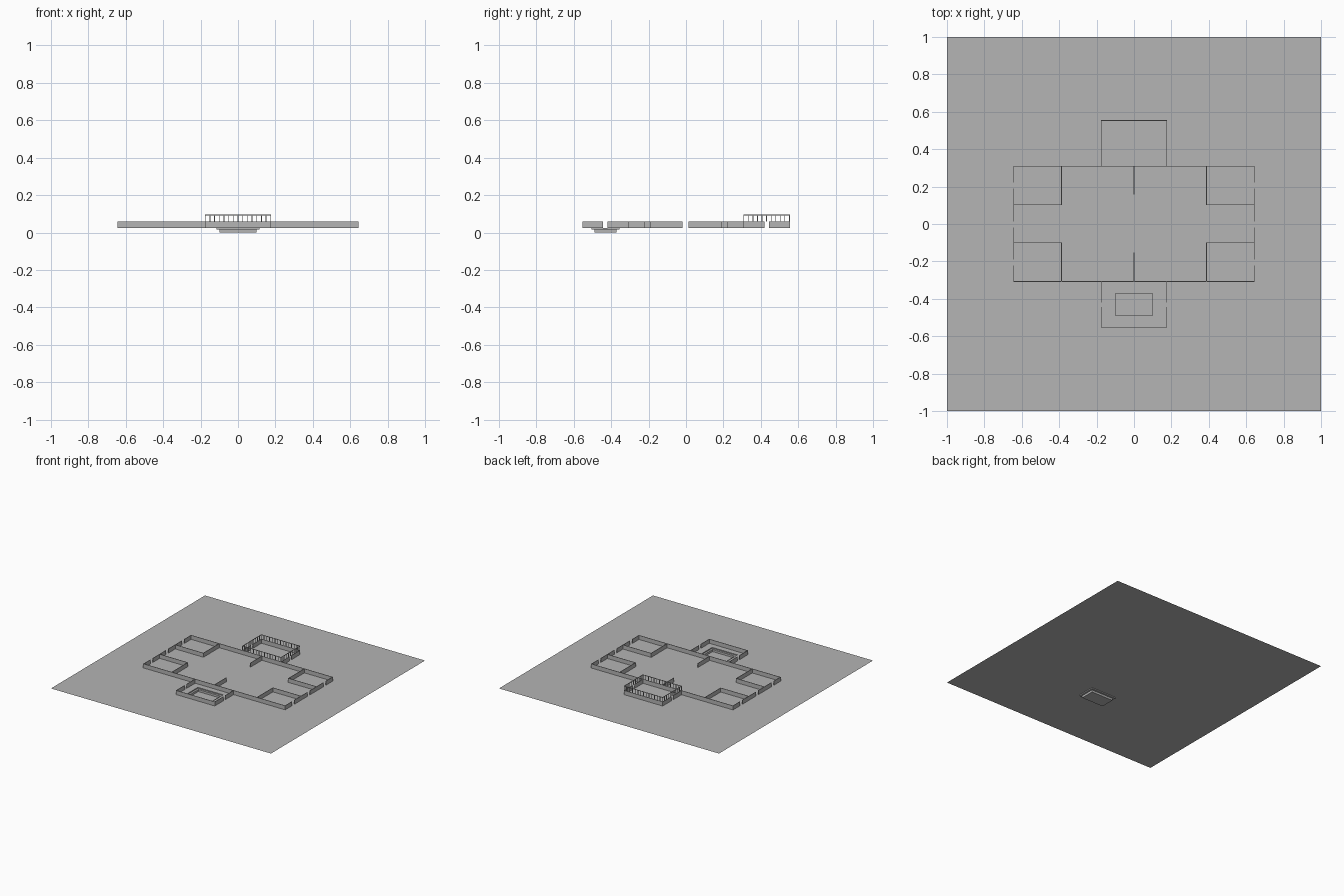
import bpy, bmesh
from mathutils import Matrix, Vector

old = bpy.data.objects.get("Cube")
if old:
    bpy.data.objects.remove(old, do_unlink=True)

grey = bpy.data.materials.new("plain grey")
grey.use_nodes = True
colour = (0.46, 0.46, 0.46, 1)
grey.diffuse_color = colour
grey.node_tree.nodes["Principled BSDF"].inputs["Base Color"].default_value = colour

GROUND, WALL_TOP, RAIL_TOP = 0.025, 0.059, 0.096
THICK = 0.004


def finish(bm, name):
    mesh = bpy.data.meshes.new(name)
    bm.to_mesh(mesh)
    bm.free()
    mesh.materials.append(grey)
    obj = bpy.data.objects.new(name, mesh)
    bpy.context.collection.objects.link(obj)
    return obj


def add_box(bm, lo, hi):
    lo, hi = Vector(lo), Vector(hi)
    bmesh.ops.create_cube(bm, size=1, matrix=Matrix.Translation((lo + hi) / 2)
                          @ Matrix.Diagonal((*(hi - lo), 1)))


def wall(bm, a, b, z0=GROUND, z1=WALL_TOP, t=THICK):
    """Straight wall along x or y between two plan points."""
    h = t / 2
    add_box(bm, (min(a[0], b[0]) - h, min(a[1], b[1]) - h, z0),
            (max(a[0], b[0]) + h, max(a[1], b[1]) + h, z1))


def wall_with_doors(bm, x, y0, y1, doors, width):
    """Wall along y, interrupted by full-height doorways."""
    start = y0
    for d in doors:
        wall(bm, (x, start), (x, d - width / 2))
        start = d + width / 2
    wall(bm, (x, start), (x, y1))


# Ground sheet with a stepped sunken pool, built from nested rectangles
pool_y = -0.43
bm = bmesh.new()


def ring(w, d, z, cy):
    return [bm.verts.new((sx * w, cy + sy * d, z))
            for sx, sy in ((-1, -1), (1, -1), (1, 1), (-1, 1))]


rings = [ring(1, 1, GROUND, 0)]
for w, d, z in ((0.115, 0.074, GROUND), (0.115, 0.074, 0.017),
                (0.10, 0.058, 0.017), (0.10, 0.058, 0)):
    rings.append(ring(w, d, z, pool_y))
for outer, inner in zip(rings, rings[1:]):
    for i in range(4):
        j = (i + 1) % 4
        bm.faces.new((outer[i], outer[j], inner[j], inner[i]))
bm.faces.new(rings[-1])
finish(bm, "ground_and_pool")

# Main hall: front and back walls, outer side walls with doorways
X, FRONT, BACK = 0.643, -0.307, 0.309
bm = bmesh.new()
for y in (FRONT, BACK):
    wall(bm, (-X, y), (X, y))
for s in (-1, 1):
    wall_with_doors(bm, s * X, FRONT, BACK, (-0.205, -0.002, 0.205), 0.036)
finish(bm, "hall_walls")

# Corner rooms and the short dividing walls on the centre line
bm = bmesh.new()
for s in (-1, 1):
    for y_in, y_out in ((-0.10, FRONT), (0.103, BACK)):
        wall(bm, (s * 0.387, y_in), (s * 0.387, y_out))
        wall(bm, (s * 0.387, y_in), (s * X, y_in))
finish(bm, "corner_room_walls")
bm = bmesh.new()
wall(bm, (0, FRONT), (0, -0.155))
wall(bm, (0, 0.16), (0, BACK))
finish(bm, "centre_dividers")

# Front and back annexes
W, ANNEX_FRONT, ANNEX_BACK = 0.175, -0.552, 0.553
for name, y0, y1, end, door in (
        ("front_annex_walls", ANNEX_FRONT, FRONT, ANNEX_FRONT, -0.431),
        ("back_annex_walls", BACK, ANNEX_BACK, ANNEX_BACK, 0.431)):
    bm = bmesh.new()
    wall(bm, (-W, end), (W, end))
    for s in (-1, 1):
        wall_with_doors(bm, s * W, y0, y1, (door,), 0.028)
    finish(bm, name)

# Railing around the top of the back annex
bm = bmesh.new()
corners = [Vector(c) for c in ((-W, BACK), (W, BACK), (W, ANNEX_BACK), (-W, ANNEX_BACK))]
for i, a in enumerate(corners):
    b = corners[(i + 1) % 4]
    wall(bm, a, b, RAIL_TOP - 0.004, RAIL_TOP)
    count = round((b - a).length / 0.025)
    for k in range(count):
        p = a.lerp(b, k / count)
        wall(bm, p, p, WALL_TOP, RAIL_TOP - 0.004)
finish(bm, "back_annex_railing")
